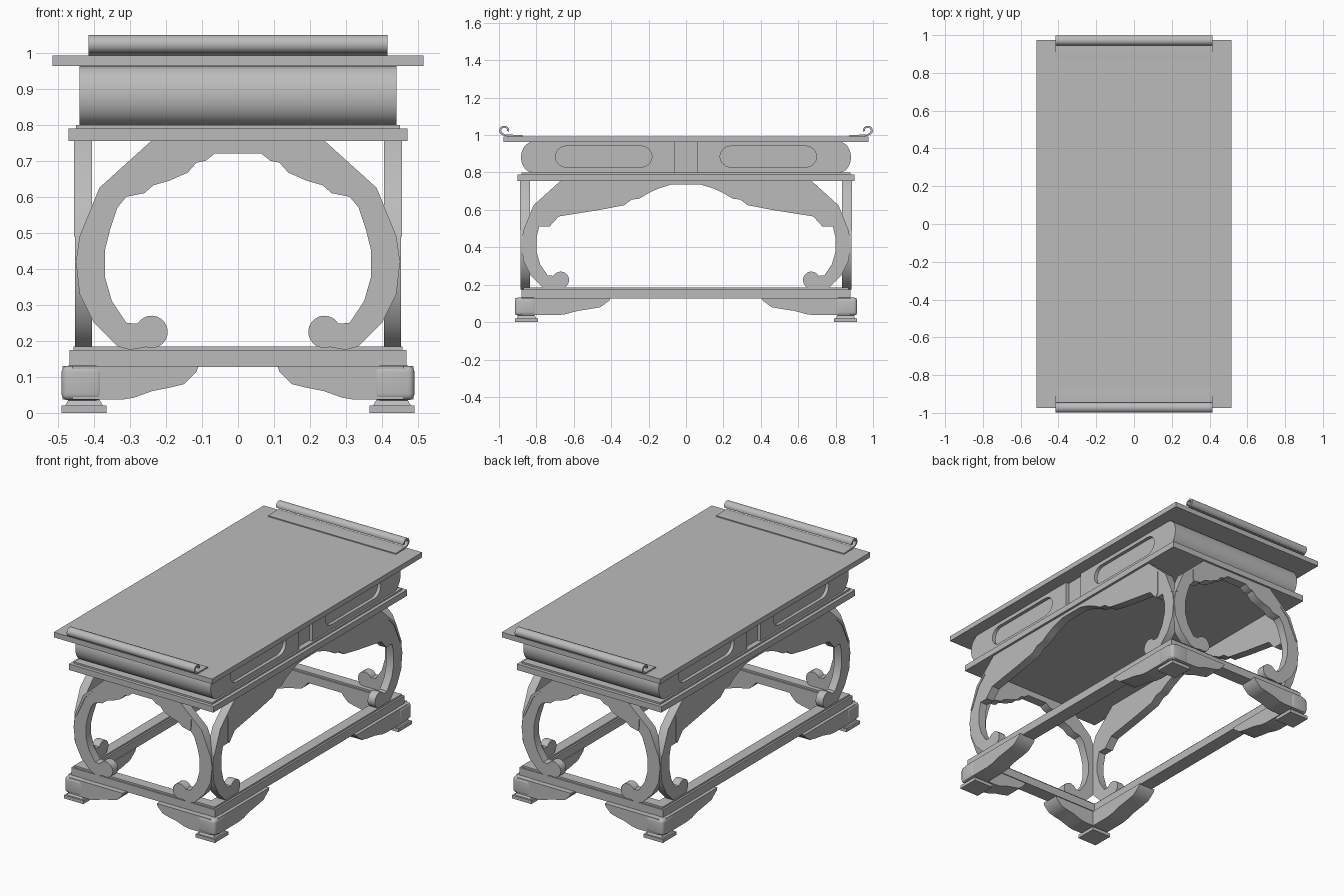
import bpy
import bmesh
from math import sin, cos, radians
from mathutils import Vector

if "Cube" in bpy.data.objects:
    bpy.data.objects.remove(bpy.data.objects["Cube"])

grey = bpy.data.materials.new("plain grey")
grey.use_nodes = True
grey.diffuse_color = (0.5, 0.5, 0.5, 1)
grey.node_tree.nodes["Principled BSDF"].inputs["Base Color"].default_value = (0.5, 0.5, 0.5, 1)


def finish(name, bm):
    """Turn a bmesh into a shaded object."""
    bmesh.ops.recalc_face_normals(bm, faces=bm.faces)
    mesh = bpy.data.meshes.new(name)
    bm.to_mesh(mesh)
    bm.free()
    mesh.materials.append(grey)
    ob = bpy.data.objects.new(name, mesh)
    bpy.context.collection.objects.link(ob)
    bpy.ops.object.select_all(action='DESELECT')
    ob.select_set(True)
    bpy.context.view_layer.objects.active = ob
    bpy.ops.object.shade_smooth_by_angle(angle=radians(32))
    return ob


def box(name, low, high, top_scale=1, bevel=0):
    """Box between two corners, with optional taper and rounding."""
    low, high = Vector(low), Vector(high)
    size, mid = high - low, (low + high) / 2
    bm = bmesh.new()
    bmesh.ops.create_cube(bm, size=1)
    for v in bm.verts:
        k = top_scale if v.co.z > 0 else 1
        v.co = Vector((v.co.x * k * size.x, v.co.y * k * size.y, v.co.z * size.z)) + mid
    if bevel:
        bmesh.ops.bevel(bm, geom=bm.edges[:], offset=bevel, segments=4,
                        profile=0.5, affect='EDGES')
    return finish(name, bm)


def plate(name, loops, axis, start, end):
    """Extrude outlines (later loops are holes) along an axis."""
    curve = bpy.data.curves.new(name, 'CURVE')
    curve.dimensions, curve.fill_mode = '2D', 'BOTH'
    curve.extrude = abs(end - start) / 2
    for loop in loops:
        spline = curve.splines.new('POLY')
        spline.points.add(len(loop) - 1)
        for p, (u, v) in zip(spline.points, loop):
            p.co = (u, v, 0, 1)
        spline.use_cyclic_u = True
    temp = bpy.data.objects.new("outline", curve)
    bpy.context.collection.objects.link(temp)
    graph = bpy.context.evaluated_depsgraph_get()
    mesh = bpy.data.meshes.new_from_object(temp.evaluated_get(graph))
    bm = bmesh.new()
    bm.from_mesh(mesh)
    bpy.data.objects.remove(temp)
    bpy.data.meshes.remove(mesh)
    bmesh.ops.remove_doubles(bm, verts=bm.verts, dist=0.0001)
    for v in bm.verts:
        a, b, w = v.co.x, v.co.y, v.co.z + (start + end) / 2
        v.co = {'x': (w, a, b), 'y': (a, w, b), 'z': (a, b, w)}[axis]
    return finish(name, bm)


def arc(cu, cv, ru, rv, first, last, steps):
    angles = [radians(first + (last - first) * i / steps) for i in range(steps + 1)]
    return [(cu + ru * cos(t), cv + rv * sin(t)) for t in angles]


def shift(points, d):
    return [(u + d, v) for u, v in points]


def mirrored(points):
    return points + [(-u, v) for u, v in reversed(points)]


def rect(u, v):
    return [(-u, -v), (u, -v), (u, v), (-u, v)]


# Table top and mouldings
box("table_top", (-0.515, -0.975, 0.963), (0.515, 0.975, 0.993))
box("moulding", (-0.47, -0.9, 0.755), (0.47, 0.9, 0.79))
box("moulding_step", (-0.45, -0.88, 0.79), (0.45, 0.88, 0.8))

# Curled scroll strips at both ends of the top
outer = [(0.873, 0.999), (0.95, 1.003)] + arc(0.972, 1.024, 0.027, 0.026, -70, 190, 14)
inner = [(0.873, 0.992), (0.95, 0.992)] + arc(0.972, 1.024, 0.016, 0.015, -70, 190, 14)
scroll = outer + inner[::-1]
for s, end in ((-1, "front"), (1, "back")):
    plate(end + "_scroll", [[(u * s, v) for u, v in scroll]], 'x', -0.415, 0.415)

# Waist with bulging ends and side panels with long rounded recesses
bulge = arc(0.82, 0.8815, 0.062, 0.0815, -90, 90, 16)
plate("waist", [mirrored(bulge)], 'x', -0.42, 0.42)
panel = [(0.062, 0.8)] + bulge + [(0.062, 0.963)]
slot = arc(0.64, 0.885, 0.058, 0.056, -90, 90, 12) + arc(0.24, 0.885, 0.058, 0.056, 90, 270, 12)
for sx, side in ((-1, "right"), (1, "left")):
    for sy, end in ((-1, "front"), (1, "back")):
        loops = [[(u * sy, v) for u, v in loop] for loop in (panel, slot)]
        plate(f"{end}_{side}_panel", loops, 'x', sx * 0.418, sx * 0.44)

# Curved legs joined by scalloped aprons
shoulder = [(0.24, 0.756), (0.385, 0.625), (0.44, 0.49)]
leg = shoulder + [(0.45, 0.42), (0.44, 0.33), (0.4, 0.25), (0.335, 0.185), (0.3, 0.175)]
leg += arc(0.24, 0.225, 0.045, 0.045, -70, -330, 16)
leg += [(0.31, 0.25), (0.35, 0.31), (0.37, 0.38), (0.37, 0.45), (0.355, 0.51)]
facing = shoulder + [(0.43, 0.49), (0.4, 0.553), (0.372, 0.614), (0.315, 0.672)]
end_apron = [(0.31, 0.6), (0.26, 0.61), (0.235, 0.632), (0.19, 0.645), (0.14, 0.667),
             (0.115, 0.695), (0.09, 0.7), (0.065, 0.72)]
side_apron = [(0.73, 0.51), (0.68, 0.565), (0.46, 0.6), (0.33, 0.625), (0.29, 0.655),
              (0.25, 0.66), (0.2, 0.69), (0.145, 0.715), (0.08, 0.735)]
d = 0.43
end_legs = mirrored(leg + [(0.335, 0.57)] + end_apron)
end_face = mirrored(facing + [(0.315, 0.62)] + end_apron)
side_legs = mirrored(shift(leg, d) + side_apron)
side_face = mirrored(shift(facing, d) + [(0.745, 0.53)] + side_apron)
for s, end, side in ((-1, "front", "right"), (1, "back", "left")):
    plate(end + "_legs", [end_legs], 'y', s * 0.835, s * 0.884)
    plate(end + "_apron_face", [end_face], 'y', s * 0.88, s * 0.888)
    plate(side + "_legs", [side_legs], 'x', s * 0.405, s * 0.452)
    plate(side + "_apron_face", [side_face], 'x', s * 0.448, s * 0.456)

# Open floor frame in two steps
plate("floor_frame", [rect(0.468, 0.88), rect(0.385, 0.8)], 'z', 0.127, 0.175)
plate("floor_frame_step", [rect(0.457, 0.87), rect(0.395, 0.81)], 'z', 0.174, 0.185)

# Corner feet: rounded block, two bracket wings and a stepped pad
wing = [(0.46, 0.13), (0.11, 0.13), (0.115, 0.115), (0.15, 0.08), (0.19, 0.07),
        (0.24, 0.06), (0.29, 0.042), (0.32, 0.037), (0.46, 0.037)]
long_wing = [(0.91 - (0.485 - u) * 1.35, v) for u, v in wing]


def span(s, a, b):
    return sorted((s * a, s * b))


for sx, side in ((-1, "right"), (1, "left")):
    for sy, end in ((-1, "front"), (1, "back")):
        name = f"{end}_{side}_foot"
        for part, (x0, x1, y0, y1, z0, z1), taper, bevel in (
                ("_block", (0.375, 0.49, 0.8, 0.915, 0.035, 0.131), 1, 0.018),
                ("_pad", (0.365, 0.49, 0.79, 0.915, 0, 0.02), 1, 0),
                ("_neck", (0.375, 0.48, 0.8, 0.905, 0.02, 0.037), 0.82, 0)):
            xs, ys = span(sx, x0, x1), span(sy, y0, y1)
            box(name + part, (xs[0], ys[0], z0), (xs[1], ys[1], z1), taper, bevel)
        plate(name + "_end_wing", [[(u * sx, v) for u, v in wing]], 'y', sy * 0.805, sy * 0.912)
        plate(name + "_side_wing", [[(u * sy, v) for u, v in long_wing]], 'x', sx * 0.38, sx * 0.487)
